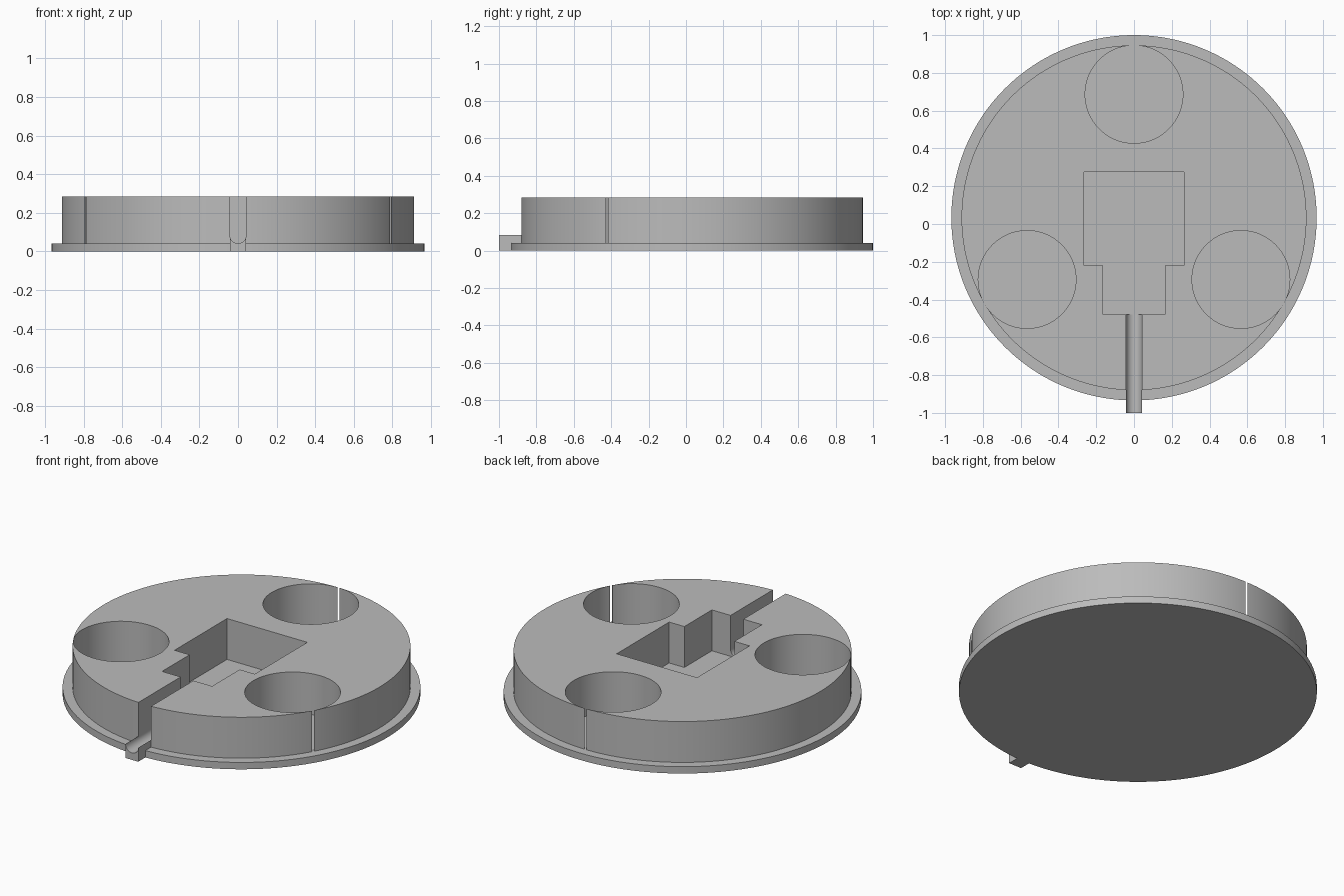
import bpy, bmesh, math
from mathutils import Matrix, Vector

if "Cube" in bpy.data.objects:
    bpy.data.objects.remove(bpy.data.objects["Cube"])

CY = 0.033                      # disc centre in y
LEDGE, TOP = 0.041, 0.285       # top of base plate, top of drum
GROOVE = 0.042                  # half width of the wire groove

grey = bpy.data.materials.new("light_grey")
grey.diffuse_color = (0.5, 0.5, 0.5, 1)
grey.use_nodes = True
grey.node_tree.nodes["Principled BSDF"].inputs["Base Color"].default_value = grey.diffuse_color


def make(name, bm):
    bmesh.ops.recalc_face_normals(bm, faces=bm.faces)
    me = bpy.data.meshes.new(name)
    bm.to_mesh(me)
    bm.free()
    me.materials.append(grey)
    ob = bpy.data.objects.new(name, me)
    bpy.context.collection.objects.link(ob)
    return ob


def prism(name, pts, offset):
    """Extrude a flat outline of 3D points along an offset."""
    bm = bmesh.new()
    face = bm.faces.new([bm.verts.new(p) for p in pts])
    ext = bmesh.ops.extrude_face_region(bm, geom=[face], use_keep_orig=True)
    verts = [v for v in ext["geom"] if isinstance(v, bmesh.types.BMVert)]
    bmesh.ops.translate(bm, verts=verts, vec=offset)
    return make(name, bm)


def disc(name, x, y, r, z0, z1, n):
    pts = [(x + r * math.cos(2 * math.pi * i / n),
            y + r * math.sin(2 * math.pi * i / n), z0) for i in range(n)]
    return prism(name, pts, (0, 0, z1 - z0))


def smooth(ob):
    bpy.ops.object.select_all(action='DESELECT')
    ob.select_set(True)
    bpy.context.view_layer.objects.active = ob
    bpy.ops.object.shade_smooth_by_angle(angle=math.radians(30))


# Base plate and drum
base = disc("base_plate", 0, CY, 0.967, 0, LEDGE, 160)
drum = disc("drum", 0, CY, 0.913, LEDGE, TOP, 160)

# Central socket with its neck and the wire groove, as one outline
half = [(GROOVE, -1.1), (GROOVE, -0.48), (0.165, -0.48),
        (0.165, -0.22), (0.265, -0.22), (0.265, 0.275)]
outline = half + [(-x, y) for x, y in reversed(half)]
cutters = [prism("socket_cutter", [(x, y, -0.1) for x, y in outline], (0, 0, 0.6))]

# Three round pockets, each open to the rim through a thin slit
for i in range(3):
    a = math.radians(90 + 120 * i)
    d = Vector((math.cos(a), math.sin(a), 0))
    s = Vector((-d.y, d.x, 0)) * 0.0065
    c = Vector((0, CY, -0.1))
    p = c + d * 0.6535
    cutters.append(disc("pocket_cutter", p.x, p.y, 0.2588, -0.1, 0.5, 96))
    cutters.append(prism("slit_cutter",
                         [c + d * 0.85 - s, c + d * 0.95 - s,
                          c + d * 0.95 + s, c + d * 0.85 + s], (0, 0, 0.6)))

for cutter in cutters:
    mod = drum.modifiers.new("cut", 'BOOLEAN')
    mod.operation = 'DIFFERENCE'
    mod.solver = 'EXACT'
    mod.object = cutter
    bpy.context.view_layer.objects.active = drum
    bpy.ops.object.modifier_apply(modifier=mod.name)
    bpy.data.objects.remove(cutter)

# Open the underside of the drum, where it sits on the plate
bm = bmesh.new()
bm.from_mesh(drum.data)
bmesh.ops.delete(bm, geom=[f for f in bm.faces if f.normal.z < -0.9], context='FACES')
bm.to_mesh(drum.data)
bm.free()


# Wire channel with a half-round hollow, running out past the plate
def channel(name, y0, y1, bottom):
    rim = LEDGE + GROOVE
    pts = [(-GROOVE, y0, bottom), (GROOVE, y0, bottom)]
    for i in range(17):
        a = -math.pi * i / 16
        pts.append((GROOVE * math.cos(a), y0, rim + 0.0005 + GROOVE * math.sin(a)))
    return prism(name, pts, (0, y1 - y0, 0))


spout = channel("channel_spout", -1.0, -0.933, 0)
inner = channel("channel_inner", -0.933, -0.48, LEDGE)

for ob in (base, drum, spout, inner):
    smooth(ob)
